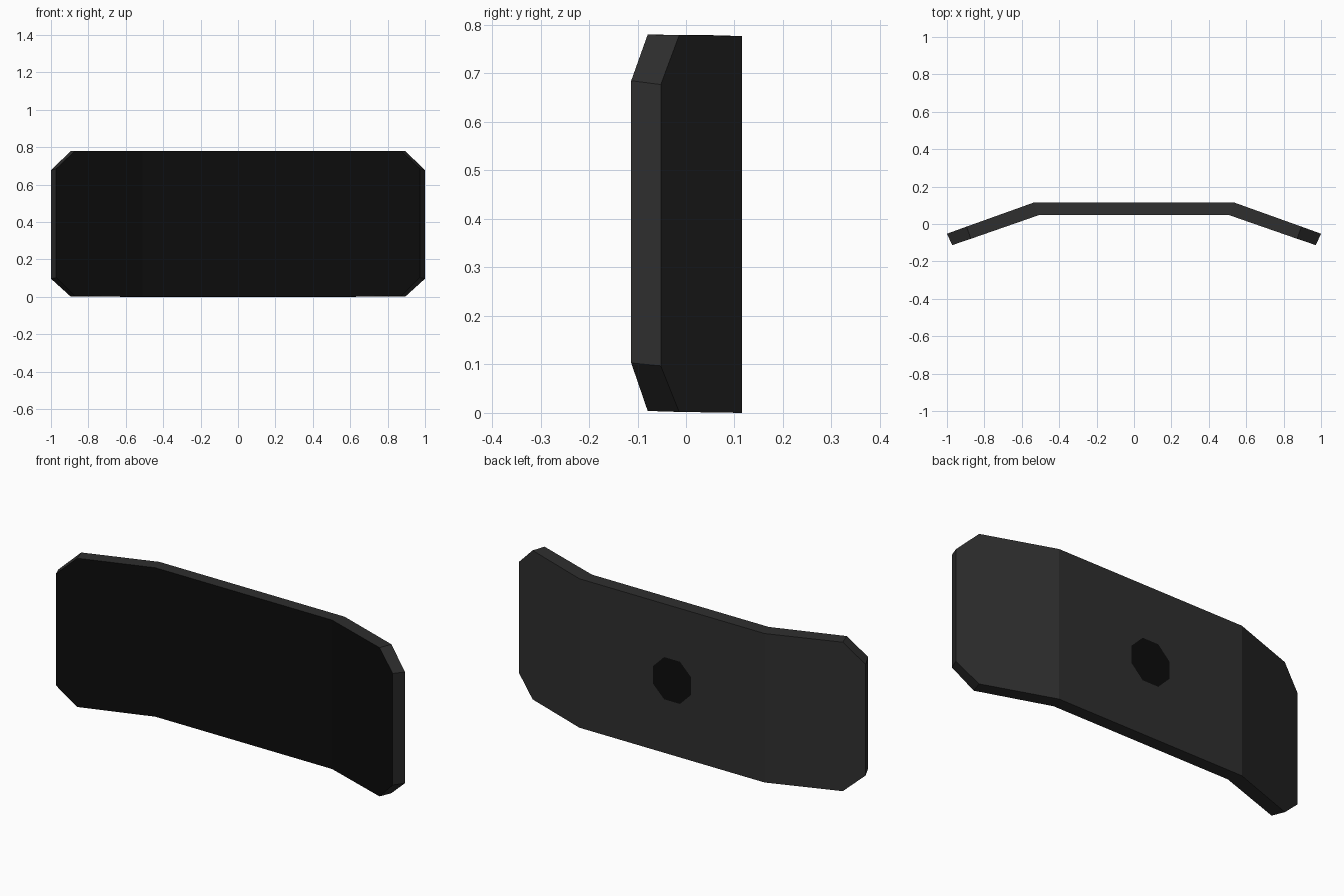
import bpy, bmesh, math

if "Cube" in bpy.data.objects:
    bpy.data.objects.remove(bpy.data.objects["Cube"])

def material(name, value):
    m = bpy.data.materials.new(name)
    m.diffuse_color = (value, value, value, 1)
    m.use_nodes = True
    m.node_tree.nodes["Principled BSDF"].inputs["Base Color"].default_value = m.diffuse_color
    return m

casing = material("dark grey casing", 0.028)
glass = material("black screen", 0.0035)

# right half outlines: (x, y, bottom z, top z) from centre fold to wing tip
front = [(0.51, 0.047, 0.002, 0.779), (0.872, -0.079, 0.004, 0.78), (0.972, -0.113, 0.103, 0.685)]
back = [(0.535, 0.115, 0.0, 0.777), (0.895, -0.014, 0.002, 0.779), (1.0, -0.052, 0.097, 0.677)]

def mirrored(half):
    return [(-x, y, a, b) for x, y, a, b in reversed(half)] + half

# curved panel: front and back skins made of strips, joined by a rim
bm = bmesh.new()
def rails(half):
    cols = mirrored(half)
    return ([bm.verts.new((x, y, a)) for x, y, a, b in cols],
            [bm.verts.new((x, y, b)) for x, y, a, b in cols])
fl, fh = rails(front)
bl, bh = rails(back)
for i in range(5):
    bm.faces.new((fl[i], fl[i+1], fh[i+1], fh[i])).material_index = 1
    if i != 2:
        bm.faces.new((bl[i+1], bl[i], bh[i], bh[i+1]))
    bm.faces.new((fh[i], fh[i+1], bh[i+1], bh[i]))
    bm.faces.new((bl[i], bl[i+1], fl[i+1], fl[i]))
for i in (0, 5):
    bm.faces.new((fl[i], fh[i], bh[i], bl[i]))

# octagonal mount patch set flush in the middle of the back
r = 0.11 / math.cos(math.pi / 8)
ring = [bm.verts.new((r * math.cos(a), 0.115, 0.389 + r * math.sin(a)))
        for a in (math.pi / 8 + k * math.pi / 4 for k in range(8))]
bm.faces.new(ring).material_index = 1
tr, tl, lo_l, lo_r = bh[3], bh[2], bl[2], bl[3]
bm.faces.new((tr, tl, ring[2], ring[1]))
bm.faces.new((tl, lo_l, ring[4], ring[3]))
bm.faces.new((lo_l, lo_r, ring[6], ring[5]))
bm.faces.new((lo_r, tr, ring[0], ring[7]))
for c, k in ((tr, 0), (tl, 2), (lo_l, 4), (lo_r, 6)):
    bm.faces.new((c, ring[k+1], ring[k]))
bmesh.ops.recalc_face_normals(bm, faces=bm.faces[:])

mesh = bpy.data.meshes.new("curved_screen")
bm.to_mesh(mesh)
bm.free()
mesh.materials.append(casing)
mesh.materials.append(glass)
bpy.context.collection.objects.link(bpy.data.objects.new("curved_screen", mesh))
